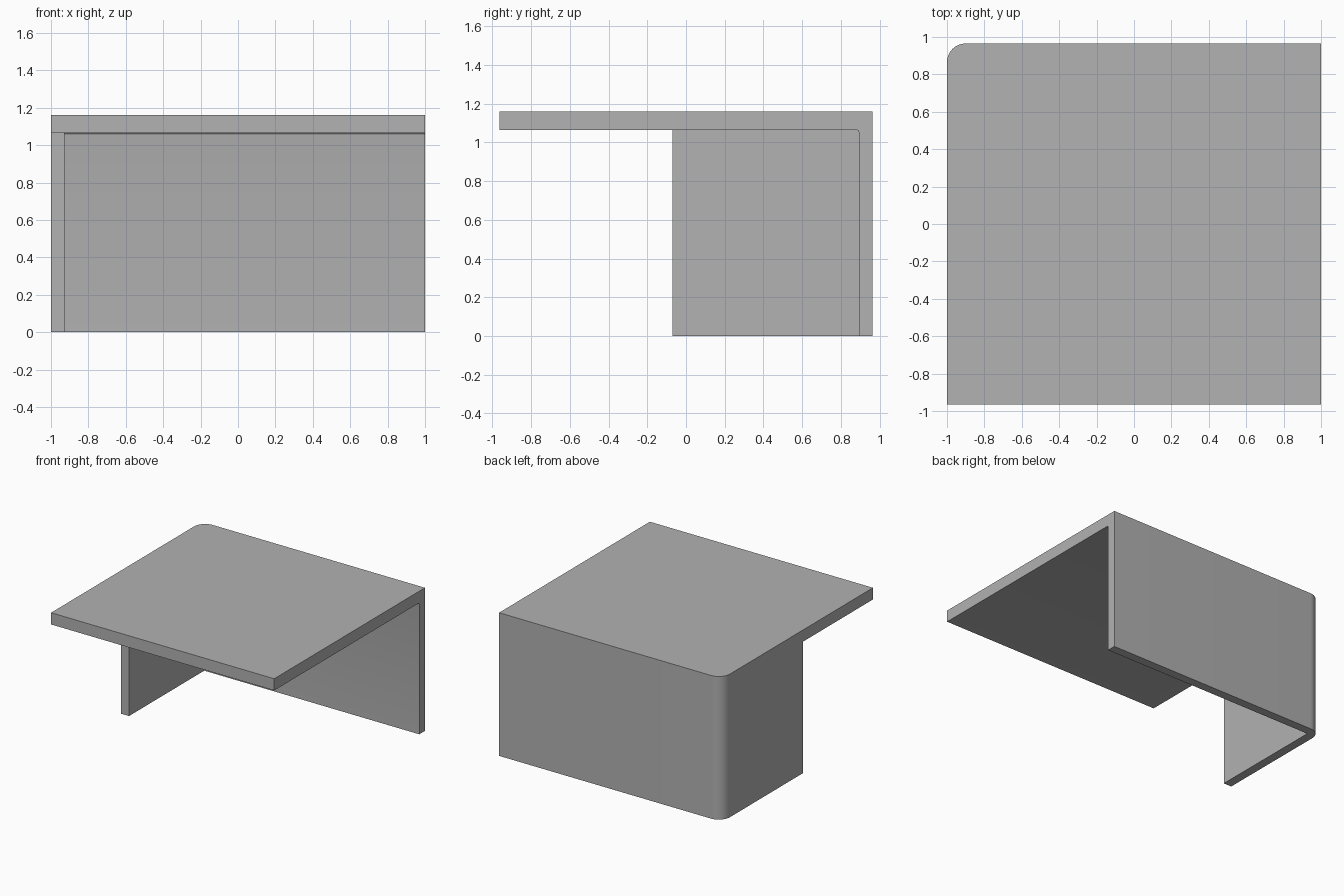
import bpy
import bmesh
from math import sin, cos, pi, radians

cube = bpy.data.objects.get("Cube")
if cube:
    bpy.data.objects.remove(cube, do_unlink=True)

W, D, H = 1.0, 0.965, 1.16      # half width, half depth, height
UNDER = 1.065                   # underside of the desk top
WALL = 0.072                    # panel thickness
SIDE_FRONT = -0.07              # front edge of the side panel
RADIUS = 0.1

grey = bpy.data.materials.new("plain grey")
grey.use_nodes = True
grey.diffuse_color = (0.445, 0.445, 0.445, 1)
grey.node_tree.nodes["Principled BSDF"].inputs["Base Color"].default_value = grey.diffuse_color


def prism(name, plan, z0, z1, fillet=None):
    """Extrude a plan outline upward; optionally round the top edges picked by a rule."""
    bm = bmesh.new()
    base = bm.faces.new([bm.verts.new((x, y, z0)) for x, y in plan])
    top = bmesh.ops.extrude_face_region(bm, geom=[base])["geom"]
    bmesh.ops.translate(bm, verts=[v for v in top if isinstance(v, bmesh.types.BMVert)],
                        vec=(0, 0, z1 - z0))
    bmesh.ops.recalc_face_normals(bm, faces=bm.faces)
    if fillet:
        edges = [e for e in bm.edges if all(fillet(v.co) for v in e.verts)]
        bmesh.ops.bevel(bm, geom=edges, offset=0.012, segments=4, profile=0.5, affect='EDGES')
    mesh = bpy.data.meshes.new(name)
    bm.to_mesh(mesh)
    bm.free()
    obj = bpy.data.objects.new(name, mesh)
    bpy.context.collection.objects.link(obj)
    mesh.materials.append(grey)
    return obj


# Desk block with one rounded back corner
STEPS = 12
arc = [(-W + RADIUS - RADIUS * sin(a), D - RADIUS + RADIUS * cos(a))
       for a in (pi / 2 * i / STEPS for i in range(STEPS + 1))]
desk = prism("desk", [(-W, -D), (W, -D), (W, D)] + arc, 0, H)

# Open space under the top, leaving the back panel and the short side panel
inner_x, inner_y = -W + WALL, D - WALL
plan = [(2, -2), (2, inner_y), (inner_x, inner_y),
        (inner_x, SIDE_FRONT), (-2, SIDE_FRONT), (-2, -2)]
space = prism("knee_space_cutter", plan, -1, UNDER,
              lambda p: abs(p.y - inner_y) < 0.001 and p.z > 1)

cut = desk.modifiers.new("knee_space", 'BOOLEAN')
cut.operation, cut.solver, cut.object = 'DIFFERENCE', 'EXACT', space
bpy.ops.object.select_all(action='DESELECT')
desk.select_set(True)
bpy.context.view_layer.objects.active = desk
bpy.ops.object.modifier_apply(modifier=cut.name)
bpy.data.objects.remove(space, do_unlink=True)
bpy.ops.object.shade_smooth_by_angle(angle=radians(30))
